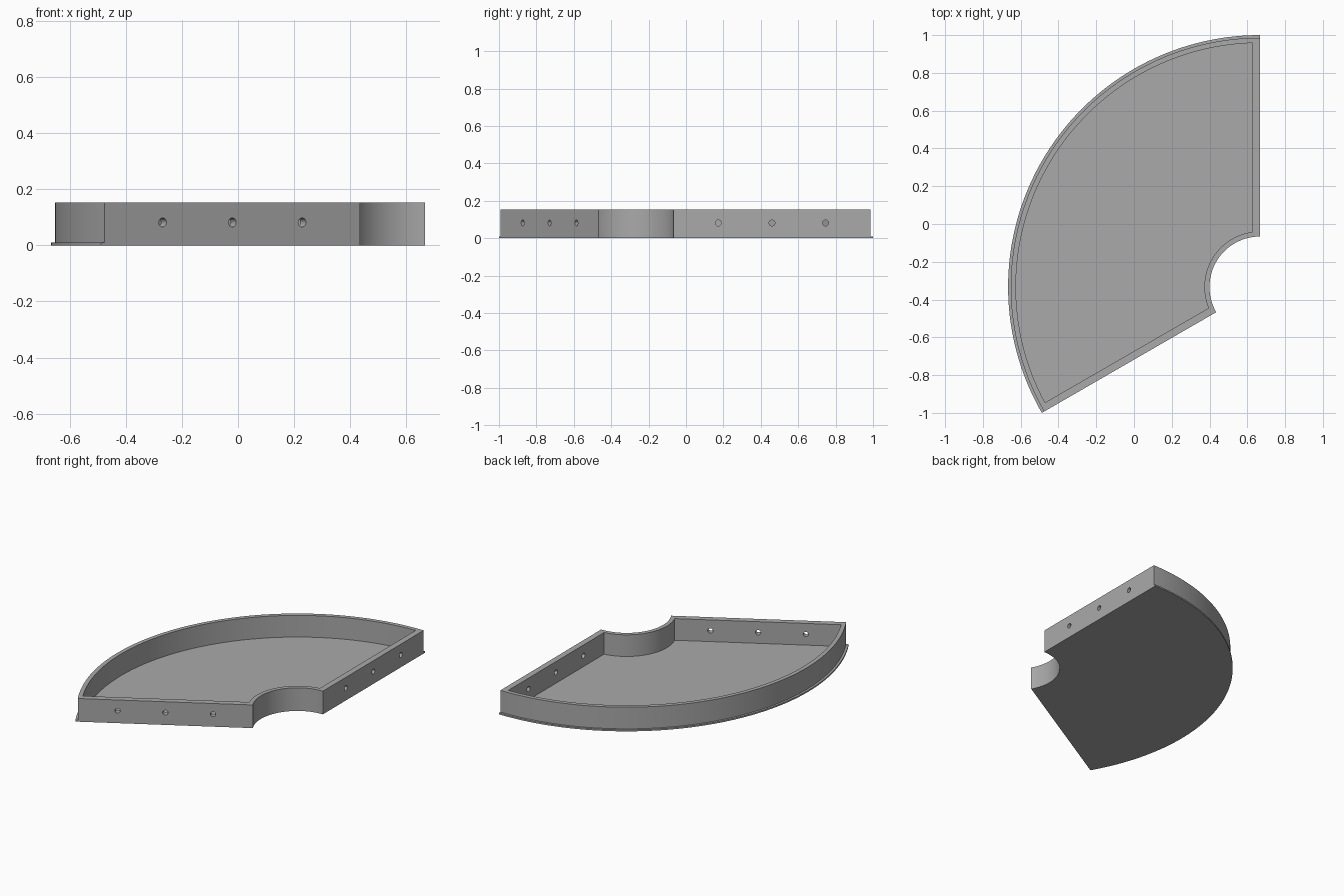
import bpy
import bmesh
from math import asin, cos, sin, pi, radians
from mathutils import Matrix, Vector

if "Cube" in bpy.data.objects:
    bpy.data.objects.remove(bpy.data.objects["Cube"])

CENTRE = Vector((0.6667, -0.3333, 0))   # common centre of both arcs
START, END = radians(90), radians(210)
R_IN, R_WALL, R_FLANGE = 0.267, 1.319, 1.3333
ARC_WALL, END_WALL = 0.027, 0.039       # wall thicknesses
FLOOR, TOP = 0.01, 0.153
HOLE_R, HOLE_STEP = 0.016, 0.287

grey = bpy.data.materials.new("plain grey")
grey.use_nodes = True
colour = (0.4, 0.4, 0.4, 1)
grey.diffuse_color = colour
grey.node_tree.nodes["Principled BSDF"].inputs["Base Color"].default_value = colour


def make_object(name, bm):
    bmesh.ops.recalc_face_normals(bm, faces=bm.faces)
    mesh = bpy.data.meshes.new(name)
    bm.to_mesh(mesh)
    bm.free()
    mesh.materials.append(grey)
    obj = bpy.data.objects.new(name, mesh)
    bpy.context.collection.objects.link(obj)
    return obj


def arc(radius, inset, steps):
    """Arc whose ends stay a fixed distance inside the straight sides."""
    trim = asin(inset / radius)
    a, b = START + trim, END - trim
    angles = [a + (b - a) * i / steps for i in range(steps + 1)]
    return [CENTRE + radius * Vector((cos(t), sin(t), 0)) for t in angles]


def sector(name, r_in, r_out, inset, z0, z1):
    """Extruded ring sector."""
    bm = bmesh.new()
    outline = arc(r_out, inset, 96) + arc(r_in, inset, 48)[::-1]
    face = bm.faces.new([bm.verts.new(p + Vector((0, 0, z0))) for p in outline])
    ext = bmesh.ops.extrude_face_region(bm, geom=[face])
    verts = [v for v in ext["geom"] if isinstance(v, bmesh.types.BMVert)]
    bmesh.ops.translate(bm, verts=verts, vec=(0, 0, z1 - z0))
    return make_object(name, bm)


def hole_cutter(angle):
    """Row of three pins through one straight side wall."""
    bm = bmesh.new()
    for k in (-1, 0, 1):
        dist = (R_IN + R_WALL) / 2 + k * HOLE_STEP
        place = (Matrix.Translation(CENTRE) @ Matrix.Rotation(angle, 4, "Z")
                 @ Matrix.Translation((dist, 0, (FLOOR + TOP) / 2))
                 @ Matrix.Rotation(pi / 2, 4, "X"))
        bmesh.ops.create_cone(bm, cap_ends=True, segments=32, radius1=HOLE_R,
                              radius2=HOLE_R, depth=0.2, matrix=place)
    return make_object("hole_cutter", bm)


# Floor with its thin lip beyond the outer wall
floor_plate = sector("floor_plate", R_IN, R_FLANGE, 0, 0, FLOOR)

# Rim wall, hollowed out and drilled
rim_wall = sector("rim_wall", R_IN, R_WALL, 0, FLOOR, TOP)
cavity = sector("cavity_cutter", R_IN + ARC_WALL, R_WALL - ARC_WALL,
                END_WALL, -0.1, TOP + 0.1)
bpy.context.view_layer.objects.active = rim_wall
for cutter in (cavity, hole_cutter(START), hole_cutter(END)):
    cutter.hide_render = True
    mod = rim_wall.modifiers.new("cut", "BOOLEAN")
    mod.operation = "DIFFERENCE"
    mod.solver = "EXACT"
    mod.object = cutter
    bpy.ops.object.modifier_apply(modifier=mod.name)
    bpy.data.objects.remove(cutter)

# Smooth curved walls, crisp edges
bpy.ops.object.select_all(action="DESELECT")
for obj in (floor_plate, rim_wall):
    obj.select_set(True)
bpy.ops.object.shade_smooth_by_angle(angle=radians(30))
